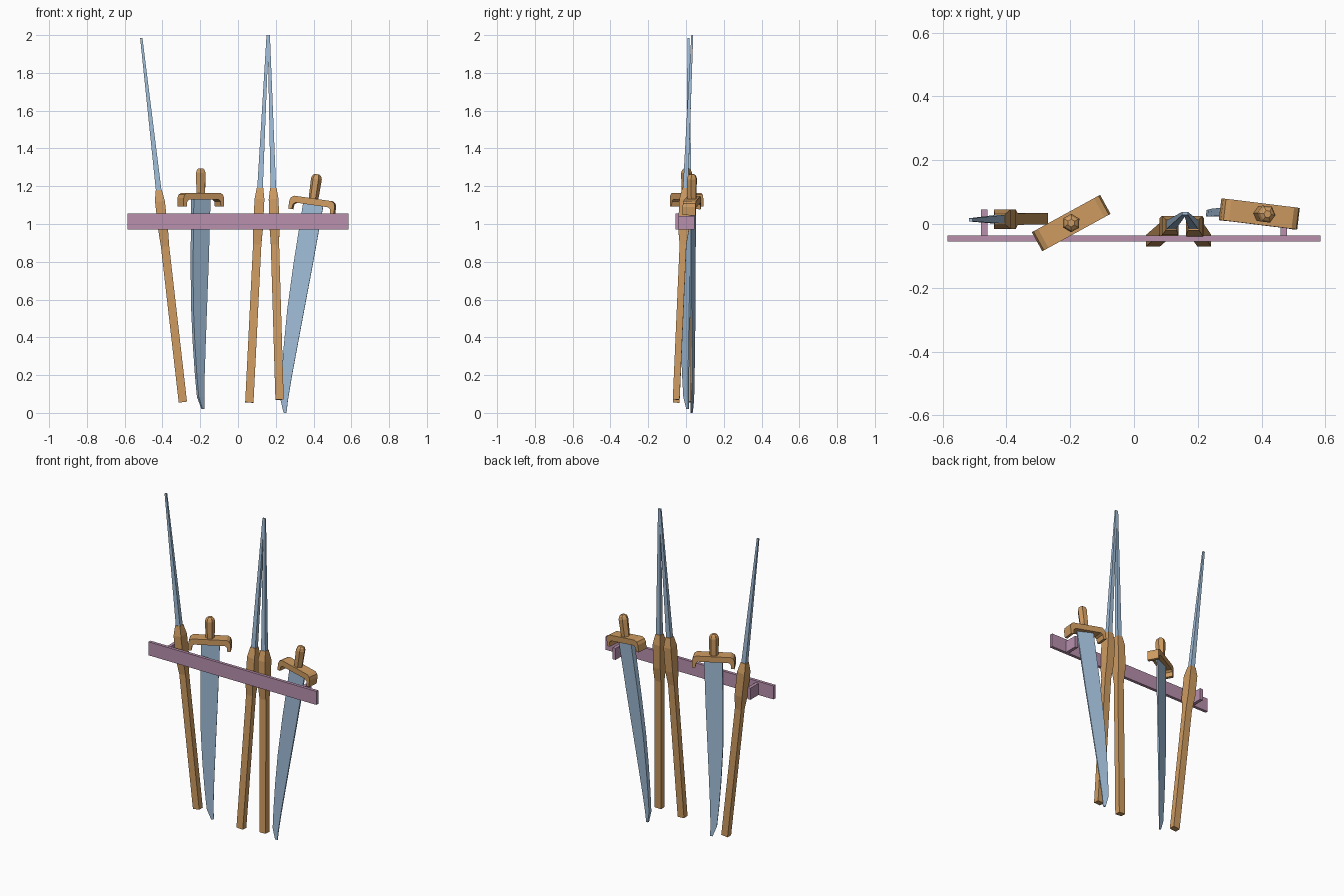
import bpy, bmesh
from math import radians, cos, sin, tau
from mathutils import Matrix, Vector

if "Cube" in bpy.data.objects:
    bpy.data.objects.remove(bpy.data.objects["Cube"])


def material(name, col):
    m = bpy.data.materials.new(name)
    m.diffuse_color = (*col, 1)
    m.use_nodes = True
    m.node_tree.nodes["Principled BSDF"].inputs["Base Color"].default_value = m.diffuse_color
    return m


WOOD = material("wood", (0.62, 0.33, 0.12))
STEEL = material("steel", (0.36, 0.52, 0.70))
RAIL = material("rail_paint", (0.48, 0.28, 0.42))


def loft(name, rings, mat, matrix=Matrix()):
    """Skin a list of equally sized point rings and cap both ends."""
    bm = bmesh.new()
    rows = [[bm.verts.new(p) for p in r] for r in rings]
    n = len(rows[0])
    for a, b in zip(rows, rows[1:]):
        for i in range(n):
            j = (i + 1) % n
            bm.faces.new((a[i], a[j], b[j], b[i]))
    bm.faces.new(rows[0][::-1])
    bm.faces.new(rows[-1])
    bmesh.ops.recalc_face_normals(bm, faces=bm.faces)
    me = bpy.data.meshes.new(name)
    bm.to_mesh(me)
    bm.free()
    ob = bpy.data.objects.new(name, me)
    bpy.context.collection.objects.link(ob)
    me.materials.append(mat)
    ob.matrix_world = matrix
    return ob


def rect(z, hx, hy):
    return [(-hx, -hy, z), (hx, -hy, z), (hx, hy, z), (-hx, hy, z)]


def hexagon(z, r):
    return [(r * cos(i * tau / 6), r * sin(i * tau / 6), z) for i in range(6)]


def box(name, x0, x1, y0, y1, z0, z1, mat):
    rings = [[(x0, y0, z), (x1, y0, z), (x1, y1, z), (x0, y1, z)] for z in (z0, z1)]
    return loft(name, rings, mat)


# wall rail with two brackets behind it
box("rail", -0.585, 0.585, -0.055, -0.036, 0.97, 1.055, RAIL)
for side, x in (("left", -0.47), ("right", 0.47)):
    box(side + "_bracket", x - 0.01, x + 0.01, -0.036, 0.045, 0.97, 1.043, RAIL)


# javelins: square shaft, swollen collar, long thin shank
def javelin(name, base, tip):
    base, tip = Vector(base), Vector(tip)
    d = tip - base
    length = d.length
    rot = Vector((0, 0, 1)).rotation_difference(d).to_matrix().to_4x4()
    m = Matrix.Translation(base) @ rot
    top = length - 0.81
    loft(name + "_shaft", [rect(0, 0.022, 0.018), rect(top - 0.2, 0.022, 0.018)], WOOD, m)
    loft(name + "_collar", [rect(top - 0.30, 0.022, 0.018), rect(top - 0.21, 0.026, 0.03),
                            rect(top - 0.06, 0.026, 0.03), rect(top, 0.017, 0.017)], WOOD, m)
    loft(name + "_shank", [rect(top - 0.03, 0.015, 0.014), rect(length, 0.006, 0.005)], STEEL, m)


javelin("left_javelin", (-0.292, 0.017, 0.057), (-0.512, 0.013, 1.984))
javelin("middle_javelin", (0.06, -0.052, 0.055), (0.157, 0.033, 1.999))
javelin("right_javelin", (0.22, -0.052, 0.07), (0.163, 0.033, 1.999))


# swords: origin at the top of the guard, blade pointing down
def sword(name, loc, yaw, tilt):
    m = (Matrix.Translation(loc) @ Matrix.Rotation(radians(tilt), 4, 'Y')
         @ Matrix.Rotation(radians(yaw), 4, 'Z'))
    # curved single-edged blade: depth, back edge, cutting edge, half thickness
    blade = [(-0.03, -0.050, 0.057, 0.015), (-0.36, -0.054, 0.046, 0.014),
             (-0.60, -0.052, 0.036, 0.013), (-0.80, -0.042, 0.028, 0.012),
             (-0.96, -0.030, 0.022, 0.011), (-1.08, -0.018, 0.020, 0.010),
             (-1.145, 0.007, 0.022, 0.006)]
    loft(name + "_blade", [[(l, -t, z), (r, -t * 0.3, z), (r, t * 0.3, z), (l, t, z)]
                           for z, l, r, t in blade], STEEL, m)
    # guard with downturned ends
    half = [(0.100, 0.0), (0.116, -0.010), (0.122, -0.028), (0.122, -0.072),
            (0.103, -0.072), (0.100, -0.045), (0.088, -0.035)]
    prof = half + [(-x, z) for x, z in reversed(half)]
    loft(name + "_guard", [[(x, y, z) for x, z in prof] for y in (-0.034, 0.034)], WOOD, m)
    # six-sided grip with tapered pommel
    loft(name + "_grip", [hexagon(-0.02, 0.025), hexagon(0.03, 0.027), hexagon(0.105, 0.029),
                          hexagon(0.122, 0.023), hexagon(0.130, 0.012)], WOOD, m)


sword("left_sword", (-0.197, 0.003, 1.165), 28.7, 0)
sword("right_sword", (0.400, 0.031, 1.135), -7.0, 8.3)
